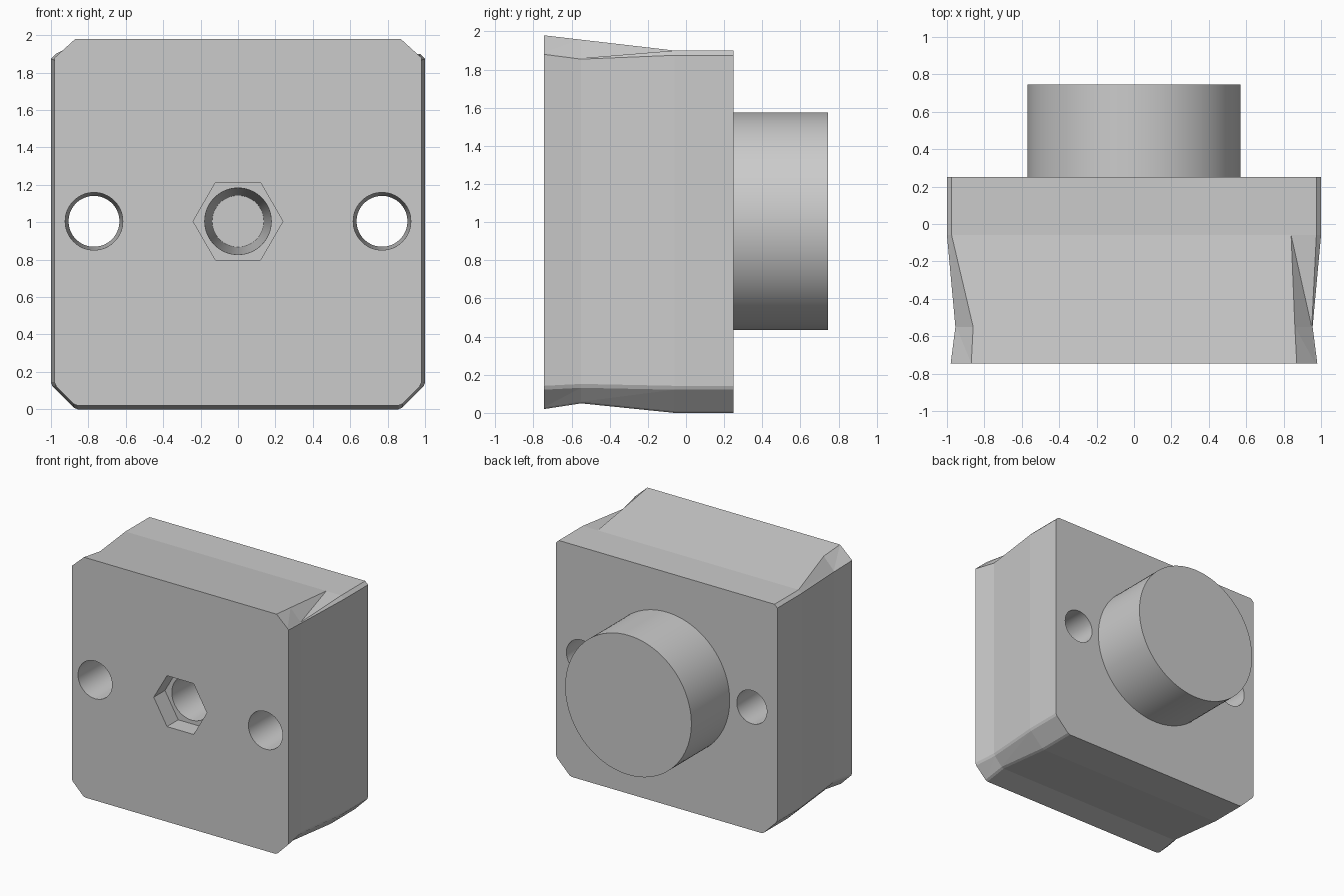
import bpy
from math import sin, cos, tau

cube = bpy.data.objects.get("Cube")
if cube:
    bpy.data.objects.remove(cube)

grey = bpy.data.materials.new("light_grey")
grey.use_nodes = True
grey.diffuse_color = (0.6, 0.6, 0.6, 1)
grey.node_tree.nodes["Principled BSDF"].inputs["Base Color"].default_value = (0.6, 0.6, 0.6, 1)

MID_Z = 1.005


def loft(name, rings, smooth=False, split=False):
    """Skin a row of equal rings running front to back, and cap both ends."""
    n = len(rings[0])
    verts = [p for ring in rings for p in ring]
    faces = []
    for k in range(len(rings) - 1):
        for i in range(n):
            j = (i + 1) % n
            a, b, c, d = k * n + i, k * n + j, (k + 1) * n + j, (k + 1) * n + i
            faces += [(a, b, c), (a, c, d)] if split else [(a, b, c, d)]
    sides = len(faces)
    last = (len(rings) - 1) * n
    faces += [tuple(reversed(range(n))), tuple(range(last, last + n))]
    mesh = bpy.data.meshes.new(name)
    # rings run counter-clockwise seen from the front, so flip to face outwards
    mesh.from_pydata(verts, [], [tuple(reversed(f)) for f in faces])
    for f in mesh.polygons:
        f.use_smooth = smooth and f.index < sides
    mesh.materials.append(grey)
    mesh.update()
    obj = bpy.data.objects.new(name, mesh)
    bpy.context.collection.objects.link(obj)
    return obj


def circle(x, y, r, n=64):
    return [(x + r * cos(tau * i / n), y, MID_Z + r * sin(tau * i / n)) for i in range(n)]


def section(y, half, bottom, low, side_top, shoulder_x, shoulder_z, top_x, top):
    """Mirrored outline with eased lower chamfers and a shouldered top."""
    bx, e = 0.87, 0.012
    right = [(bx - e, bottom), (bx + e * 0.7, bottom + e * 0.7),
             (half - e * 0.7, low - e * 0.7), (half, low + e),
             (half, side_top), (shoulder_x, shoulder_z), (top_x, top)]
    left = [(-x, z) for x, z in reversed(right)]
    return [(x, y, z) for x, z in right + left]


def cut(target, cutter):
    mod = target.modifiers.new("cut", "BOOLEAN")
    mod.operation = "DIFFERENCE"
    mod.solver = "EXACT"
    mod.object = cutter
    bpy.context.view_layer.objects.active = target
    bpy.ops.object.modifier_apply(modifier=mod.name)


# Block: flared front, pinched waist, straight back
body = loft("body", [
    section(-0.745, 0.98, 0.02, 0.13, 1.88, 0.97, 1.889, 0.87, 1.98),
    section(-0.55, 0.955, 0.05, 0.14, 1.855, 0.95, 1.86, 0.86, 1.957),
    section(-0.06, 1.0, 0.0, 0.13, 1.875, 0.975, 1.9, 0.84, 1.9),
    section(0.25, 1.0, 0.0, 0.13, 1.875, 0.975, 1.9, 0.84, 1.9),
], split=True)

# Round boss on the back
boss = loft("rear_boss", [circle(0, 0.25, 0.57, 96), circle(0, 0.745, 0.57, 96)], smooth=True)

# Tapered through holes, hexagonal pocket and blind tapered bore
for side in (-1, 1):
    hole = loft("hole_cutter", [circle(side * 0.77, -0.8, 0.155), circle(side * 0.77, 0.3, 0.135)], smooth=True)
    cut(body, hole)
    bpy.data.objects.remove(hole)

pocket = loft("pocket_cutter", [circle(0, -0.8, 0.24, 6), circle(0, -0.6, 0.24, 6)])
cut(body, pocket)
bpy.data.objects.remove(pocket)

bore = loft("bore_cutter", [circle(0, -0.65, 0.18), circle(0, 0.45, 0.138)], smooth=True)
cut(body, bore)
cut(boss, bore)
bpy.data.objects.remove(bore)
